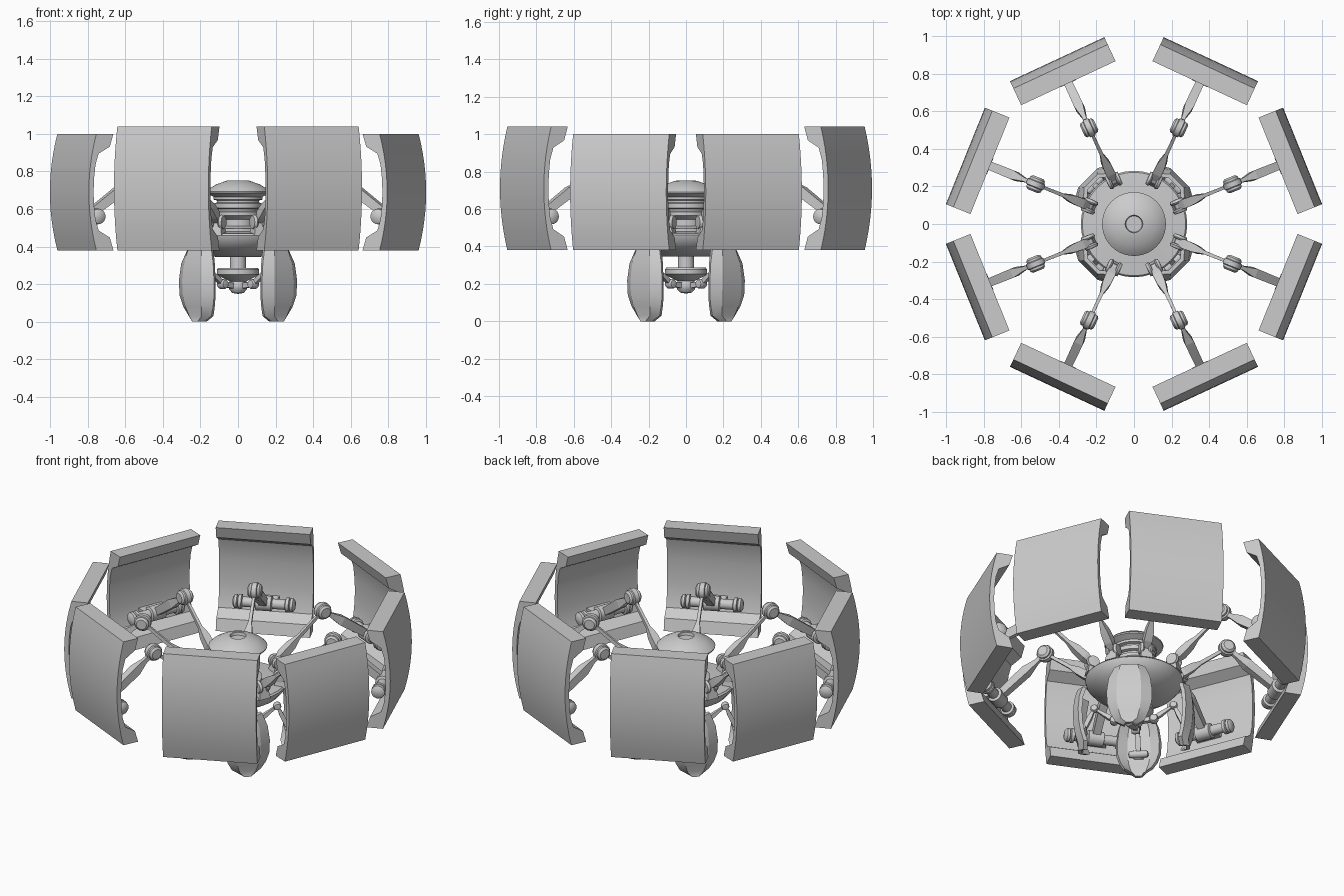
import bpy, bmesh
from math import radians, cos, sin, pi
from mathutils import Matrix, Vector

cube = bpy.data.objects.get("Cube")
if cube:
    bpy.data.objects.remove(cube, do_unlink=True)


def finish(name, bm, angle=35):
    """Turn a bmesh into a mesh, smooth with sharp edges kept."""
    bmesh.ops.remove_doubles(bm, verts=bm.verts, dist=0.0001)
    bmesh.ops.recalc_face_normals(bm, faces=bm.faces)
    me = bpy.data.meshes.new(name)
    bm.to_mesh(me)
    bm.free()
    me.shade_smooth()
    me.set_sharp_from_angle(angle=radians(angle))
    return me


def place(name, me, angles=(0,)):
    """Repeat a mesh around the vertical axis."""
    for i, a in enumerate(angles):
        ob = bpy.data.objects.new(f"{name}_{i + 1}" if len(angles) > 1 else name, me)
        ob.rotation_euler.z = radians(a)
        bpy.context.collection.objects.link(ob)


def loft(bm, rings, closed_ends=True):
    """Skin a list of closed rings of points."""
    rows = [[bm.verts.new(p) for p in ring] for ring in rings]
    n = len(rows[0])
    for a, b in zip(rows, rows[1:]):
        for i in range(n):
            bm.faces.new((a[i], a[(i + 1) % n], b[(i + 1) % n], b[i]))
    if closed_ends:
        bm.faces.new(rows[0])
        bm.faces.new(rows[-1])


def lathe(name, profile, segs=32, at=None):
    """Revolve (radius, height) points; 'at' turns the axis tangential there."""
    bm = bmesh.new()
    loft(bm, [[(max(r, 0.001) * cos(2 * pi * i / segs),
                max(r, 0.001) * sin(2 * pi * i / segs), z) for i in range(segs)]
              for r, z in profile])
    if at:
        bm.transform(Matrix.Translation(at) @ Matrix.Rotation(pi / 2, 4, 'X'))
    return finish(name, bm)


def mirrored(half):
    """Complete a spindle profile from its centre-outward half."""
    return [(r, -h) for r, h in reversed(half)] + half


def bar(name, a, b, sections):
    """Tapered rectangular bar; sections are (fraction, width, depth)."""
    a, b = Vector(a), Vector(b)
    d = (b - a).normalized()
    side = Vector((0, 1, 0))
    up = d.cross(side)
    bm = bmesh.new()
    loft(bm, [[a.lerp(b, t) + side * (sy * w / 2) + up * (sz * h / 2)
               for sy, sz in ((-1, -1), (1, -1), (1, 1), (-1, 1))]
              for t, w, h in sections])
    return finish(name, bm, 10)


def panel(name, base, top):
    """Curved shield with thick lips along its upper and lower edges."""
    mid, half = (base + top) / 2, (top - base) / 2
    outer = [(0.968 - 0.043 * t * t, t) for t in [i / 6 for i in range(-6, 7)]]
    lip = [(0.827, 1), (0.848, 0.78), (0.912, 0.66), (0.93, 0.47), (0.938, 0.24)]
    inner = lip + [(0.941, 0)] + [(r, -t) for r, t in reversed(lip)]
    bm = bmesh.new()
    loft(bm, [[(r, y, mid + half * t) for r, t in outer + inner] for y in (-0.277, 0.277)])
    return finish(name, bm, 20)


side_angles = (22, 158, 202, 338)
end_angles = (65, 115, 245, 295)
arm_angles = side_angles + end_angles
claw_angles = (45, 135, 225, 315)

# Outer shields
place("side_shield", panel("side_shield", 0.38, 1.0), side_angles)
place("end_shield", panel("end_shield", 0.38, 1.04), end_angles)

# Domed head, ribbed neck and bowl
head = [(0, 0.735), (0.043, 0.735), (0.047, 0.752), (0.062, 0.75), (0.115, 0.731),
        (0.15, 0.71), (0.17, 0.692), (0.168, 0.684), (0.13, 0.665)]
neck = [(0.13, 0.65), (0.112, 0.645), (0.112, 0.635), (0.126, 0.63), (0.126, 0.605),
        (0.108, 0.6), (0.108, 0.59), (0.118, 0.585), (0.118, 0.565), (0.09, 0.545),
        (0.09, 0.51), (0.14, 0.495), (0.14, 0.48)]
bowl = [(0.275, 0.47), (0.283, 0.46), (0.275, 0.435), (0.24, 0.395), (0.18, 0.36),
        (0.12, 0.345), (0, 0.345)]
place("central_body", lathe("central_body", head + neck + bowl, 40))

# Lower stem, collar and ball
place("lower_hub", lathe("lower_hub", [
    (0, 0.36), (0.043, 0.36), (0.043, 0.287), (0.105, 0.287), (0.112, 0.278),
    (0.112, 0.252), (0.095, 0.24), (0.06, 0.222), (0.045, 0.215), (0.052, 0.195),
    (0.048, 0.172), (0.03, 0.153), (0, 0.148)]))

# Upper arms: base knuckle, tapered link, disc elbow, blade and panel hinge
root, elbow, hinge = (0.255, 0, 0.53), (0.565, 0, 0.78), (0.87, 0, 0.56)
knuckle = mirrored([(0.018, 0.012), (0.034, 0.014), (0.04, 0.022), (0.034, 0.036), (0, 0.038)])
place("arm_knuckle", lathe("arm_knuckle", knuckle, 20, root), arm_angles)
place("arm_bracket", bar("arm_bracket", (0.255, 0, 0.46), root,
                         [(0, 0.075, 0.07), (1, 0.05, 0.04)]), arm_angles)
place("upper_arm", bar("upper_arm", root, elbow,
                       [(0, 0.03, 0.03), (0.15, 0.05, 0.05), (0.32, 0.045, 0.045),
                        (0.48, 0.02, 0.022), (1, 0.015, 0.018)]), arm_angles)
disc = mirrored([(0.05, 0.014), (0.042, 0.018), (0.042, 0.03), (0.03, 0.04), (0, 0.04)])
place("elbow", lathe("elbow", disc, 24, elbow), arm_angles)
place("forearm", bar("forearm", elbow, hinge,
                     [(0, 0.02, 0.02), (0.2, 0.022, 0.03), (0.4, 0.05, 0.055),
                      (0.95, 0.045, 0.045), (1, 0.04, 0.04)]), arm_angles)
axle = mirrored([(0.045, 0.02), (0.045, 0.045), (0.03, 0.05), (0.03, 0.125), (0.043, 0.13),
                 (0.043, 0.148), (0.034, 0.152), (0.042, 0.157), (0.04, 0.172),
                 (0.025, 0.182), (0, 0.184)])
place("panel_hinge", lathe("panel_hinge", axle, 20, hinge), arm_angles)
place("panel_mount", bar("panel_mount", hinge, (0.945, 0, 0.56),
                         [(0, 0.14, 0.03), (1, 0.16, 0.05)]), arm_angles)

# Lower claws: faceted plates tapering to a blunt tip
bm = bmesh.new()
rings = []
for z, r, w in ((0, 0.315, 0.035), (0.03, 0.31, 0.085), (0.08, 0.325, 0.112),
                (0.14, 0.335, 0.13), (0.22, 0.338, 0.132), (0.31, 0.332, 0.12), (0.385, 0.315, 0.09)):
    face = [(-1, -0.025), (-0.55, 0.01), (0.55, 0.01), (1, -0.025)]
    rings.append([(r + d, w * s, z) for s, d in face]
                 + [(r + d - 0.022, w * s * 0.92, z) for s, d in reversed(face)])
loft(bm, rings)
place("claw", finish("claw", bm, 30), claw_angles)

# Claw arms
root, elbow, hinge = (0.115, 0, 0.2), (0.23, 0, 0.285), (0.295, 0, 0.14)


def spindle(radius, length):
    return mirrored([(radius, length * 0.5), (radius * 0.8, length * 0.9), (0, length)])


place("claw_knuckle", lathe("claw_knuckle", spindle(0.026, 0.026), 16, root), claw_angles)
place("claw_bracket", bar("claw_bracket", (0.03, 0, 0.19), root,
                          [(0, 0.03, 0.03), (1, 0.025, 0.025)]), claw_angles)
place("claw_upper_arm", bar("claw_upper_arm", root, elbow,
                            [(0, 0.02, 0.02), (0.3, 0.026, 0.026), (1, 0.012, 0.012)]), claw_angles)
place("claw_elbow", lathe("claw_elbow", spindle(0.023, 0.02), 16, elbow), claw_angles)
place("claw_forearm", bar("claw_forearm", elbow, hinge,
                          [(0, 0.012, 0.012), (0.4, 0.03, 0.026), (1, 0.026, 0.024)]), claw_angles)
place("claw_hinge", lathe("claw_hinge", spindle(0.022, 0.06), 16, hinge), claw_angles)
place("claw_mount", bar("claw_mount", hinge, (0.33, 0, 0.14),
                        [(0, 0.05, 0.02), (1, 0.06, 0.05)]), claw_angles)
